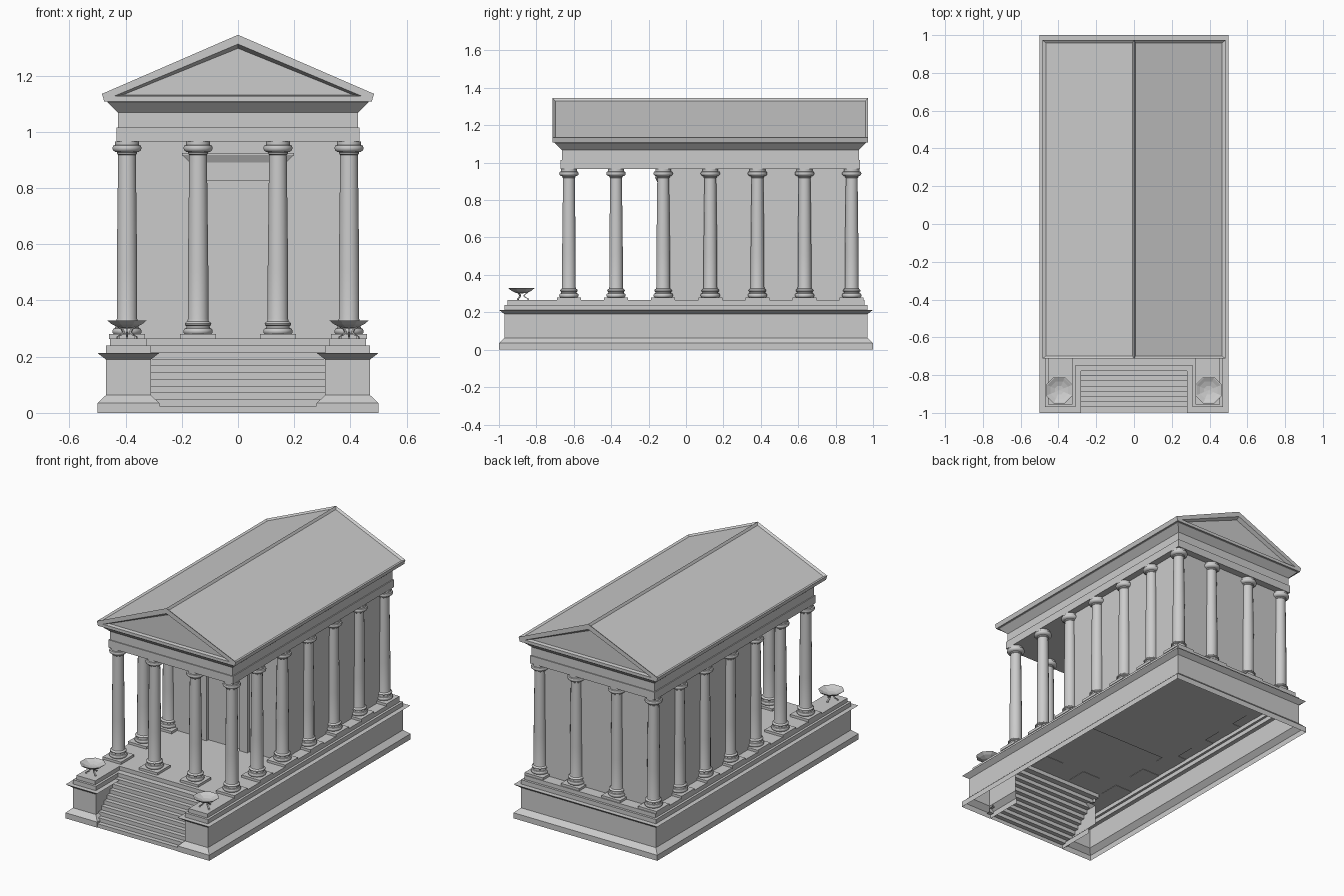
import bpy, bmesh, math
from mathutils import Matrix, Vector

if "Cube" in bpy.data.objects:
    bpy.data.objects.remove(bpy.data.objects["Cube"])


def finish(name, bm, smooth=None):
    bmesh.ops.remove_doubles(bm, verts=bm.verts, dist=1e-5)
    bmesh.ops.recalc_face_normals(bm, faces=bm.faces)
    me = bpy.data.meshes.new(name)
    bm.to_mesh(me)
    bm.free()
    ob = bpy.data.objects.new(name, me)
    bpy.context.collection.objects.link(ob)
    if smooth:
        bpy.ops.object.select_all(action='DESELECT')
        ob.select_set(True)
        bpy.context.view_layer.objects.active = ob
        bpy.ops.object.shade_smooth_by_angle(angle=math.radians(smooth))
    return ob


def loft(bm, rings, cap0=True, cap1=True, skip=lambda band, edge: False):
    """Bridge matching rings of points; returns the side faces by band."""
    vs = [[bm.verts.new(p) for p in r] for r in rings]
    n = len(vs[0])
    bands = []
    for b in range(len(vs) - 1):
        bands.append([bm.faces.new((vs[b][i], vs[b][(i + 1) % n], vs[b + 1][(i + 1) % n], vs[b + 1][i]))
                      for i in range(n) if not skip(b, i)])
    if cap0:
        bm.faces.new(vs[0][::-1])
    if cap1:
        bm.faces.new(vs[-1])
    return bands


def box(bm, x0, x1, y0, y1, z0, z1):
    m = Matrix.Translation(((x0 + x1) / 2, (y0 + y1) / 2, (z0 + z1) / 2))
    bmesh.ops.create_cube(bm, size=1, matrix=m @ Matrix.Diagonal((x1 - x0, y1 - y0, z1 - z0, 1)))


def rect(hx, hy, cy, z):
    return [(-hx, cy - hy, z), (hx, cy - hy, z), (hx, cy + hy, z), (-hx, cy + hy, z)]


def lathe(bm, profile, n, close=True):
    a = [2 * math.pi * (i + 0.5) / n for i in range(n)]
    loft(bm, [[(r * math.cos(t), r * math.sin(t), z) for t in a] for r, z in profile], close, close)


def copy(ob, x, y):
    c = ob.copy()
    c.location = (x, y, ob.location.z)
    bpy.context.collection.objects.link(c)


FLOOR = 0.265
CY = 0.13        # centre of the upper building along y


# Podium: moulding swept around a U-shaped outline, open underneath
def podium_ring(d, z):
    x, y, n, ny = 0.47 + d, 0.97 + d, 0.31 - d, -0.728 - d
    return [(px, py, z) for px, py in ((-x, -y), (-n, -y), (-n, ny), (n, ny),
                                       (n, -y), (x, -y), (x, y), (-x, y))]


bm = bmesh.new()
moulding = [(.03, 0), (.03, .035), (0, .063), (0, .19), (.03, .213), (0, .213),
            (0, .24), (-.015, .24), (-.015, FLOOR)]
loft(bm, [podium_ring(d, z) for d, z in moulding], cap0=False,
     skip=lambda band, edge: edge == 2 and band < 6)
finish("podium", bm)

# Stairs: open stepped sheet between the wings
bm = bmesh.new()
path, steps = [], 10
for i in range(steps):
    y = -0.997 + i * 0.0275
    path += [(y, i * 0.024), (y, (i + 1) * 0.024)]
path.append((-0.728, 0.24))
left = [bm.verts.new((-0.31, y, z)) for y, z in path]
right = [bm.verts.new((0.31, y, z)) for y, z in path]
for i in range(len(path) - 1):
    bm.faces.new((left[i], right[i], right[i + 1], left[i + 1]))
finish("stairs", bm)

# Columns: square plinth, moulded base, tapering shaft, cushion capital
bm = bmesh.new()
box(bm, -.064, .064, -.064, .064, 0, .017)
lathe(bm, [(.047, .017), (.052, .022), (.053, .030), (.049, .037), (.043, .039), (.042, .046),
           (.047, .049), (.048, .055), (.044, .060), (.039, .063), (.037, .072), (.037, .25),
           (.032, .655), (.036, .658), (.036, .664), (.044, .666), (.051, .672), (.053, .680),
           (.050, .688), (.043, .690), (.043, .702)], 16)
column = finish("column", bm, 40)
xs = (-.395, -.142, .142, .395)
ys = [-.626 + i * .252 for i in range(7)]
spots = [(x, y) for y in ys for x in xs if abs(x) > .3 or y in (ys[0], ys[-1])]
column.location = (*spots[0], FLOOR - .002)
for x, y in spots[1:]:
    copy(column, x, y)

# Inner chamber between the engaged columns
bm = bmesh.new()
box(bm, -.39, .39, -.13, .885, FLOOR - .005, .97)
finish("chamber", bm)

# Door frame: jambs, lintel and flared hood
bm = bmesh.new()
for s in (-1, 1):
    box(bm, min(s * .115, s * .17), max(s * .115, s * .17), -.15, -.125, FLOOR, .827)
box(bm, -.17, .17, -.15, -.125, .827, .89)
loft(bm, [rect(.17, .0125, -.1375, .89), rect(.2, .02, -.145, .918), rect(.2, .02, -.145, .925)])
finish("door_frame", bm)

# Entablature: stacked bands with a flared cornice
bm = bmesh.new()
loft(bm, [rect(h, h + .367, CY, z) for h, z in
          ((.433, .966), (.433, 1.015), (.427, 1.015), (.427, 1.068), (.465, 1.106), (.465, 1.112))])
finish("entablature", bm)

# Roof: gabled prism with sunken tympanums and sunken slope panels
gable = [(-.476, 1.108), (.476, 1.108), (.484, 1.135), (0, 1.345), (-.484, 1.135)]


def triangle(w, z0, z1):
    return [(-w, z0), (w, z0), (w, z0), (0, z1), (-w, z0)]


half = [(gable, .843), (triangle(.44, 1.127, 1.312), .843),
        (triangle(.41, 1.131, 1.297), .822)]
order = half[::-1]
rings = [[(x, CY - d, z) for x, z in pts] for pts, d in order]
rings += [[(x, CY + d, z) for x, z in pts] for pts, d in half]
bm = bmesh.new()
vs = [[bm.verts.new(p) for p in r] for r in rings]
slopes = []
for b in range(5):
    for i in range(5):
        j = (i + 1) % 5
        if b != 2 and i in (1, 4):      # corner points coincide on the triangle
            if b in (1, 3):
                g, t = (b + 1, b) if b == 1 else (b, b + 1)
                bm.faces.new((vs[g][i], vs[g][j], vs[t][i]))
            continue
        f = bm.faces.new((vs[b][i], vs[b][j], vs[b + 1][j], vs[b + 1][i]))
        if b == 2 and i in (2, 3):
            slopes.append(f)
for r in (vs[0], vs[-1]):
    bm.faces.new((r[0], r[1], r[3]))
bmesh.ops.remove_doubles(bm, verts=bm.verts, dist=1e-5)
bmesh.ops.recalc_face_normals(bm, faces=bm.faces)
slopes = [f for f in bm.faces if f.normal.z > .8 and f.calc_area() > .5]
bmesh.ops.inset_individual(bm, faces=slopes, thickness=.02, depth=-.01)
finish("roof", bm)

# Fire bowls: eight-sided dish on three curved legs
bm = bmesh.new()
lathe(bm, [(.002, .036), (.03, .038), (.058, .050), (.076, .064), (.070, .064), (.05, .054),
           (.025, .046), (.002, .044)], 8)
leg = [(.034, .040), (.020, .032), (.014, .023), (.022, .014), (.036, .007), (.038, 0)]
for k in range(3):
    a = math.pi / 2 + k * 2 * math.pi / 3
    out, side = Vector((math.cos(a), math.sin(a), 0)), Vector((-math.sin(a), math.cos(a), 0))
    loft(bm, [[out * (r + u) + side * v + Vector((0, 0, z))
               for u, v in ((-.004, -.004), (.004, -.004), (.004, .004), (-.004, .004))]
              for r, z in leg])
bowl = finish("fire_bowl", bm)
bowl.location = (-.395, -.88, FLOOR)
copy(bowl, .395, -.88)
